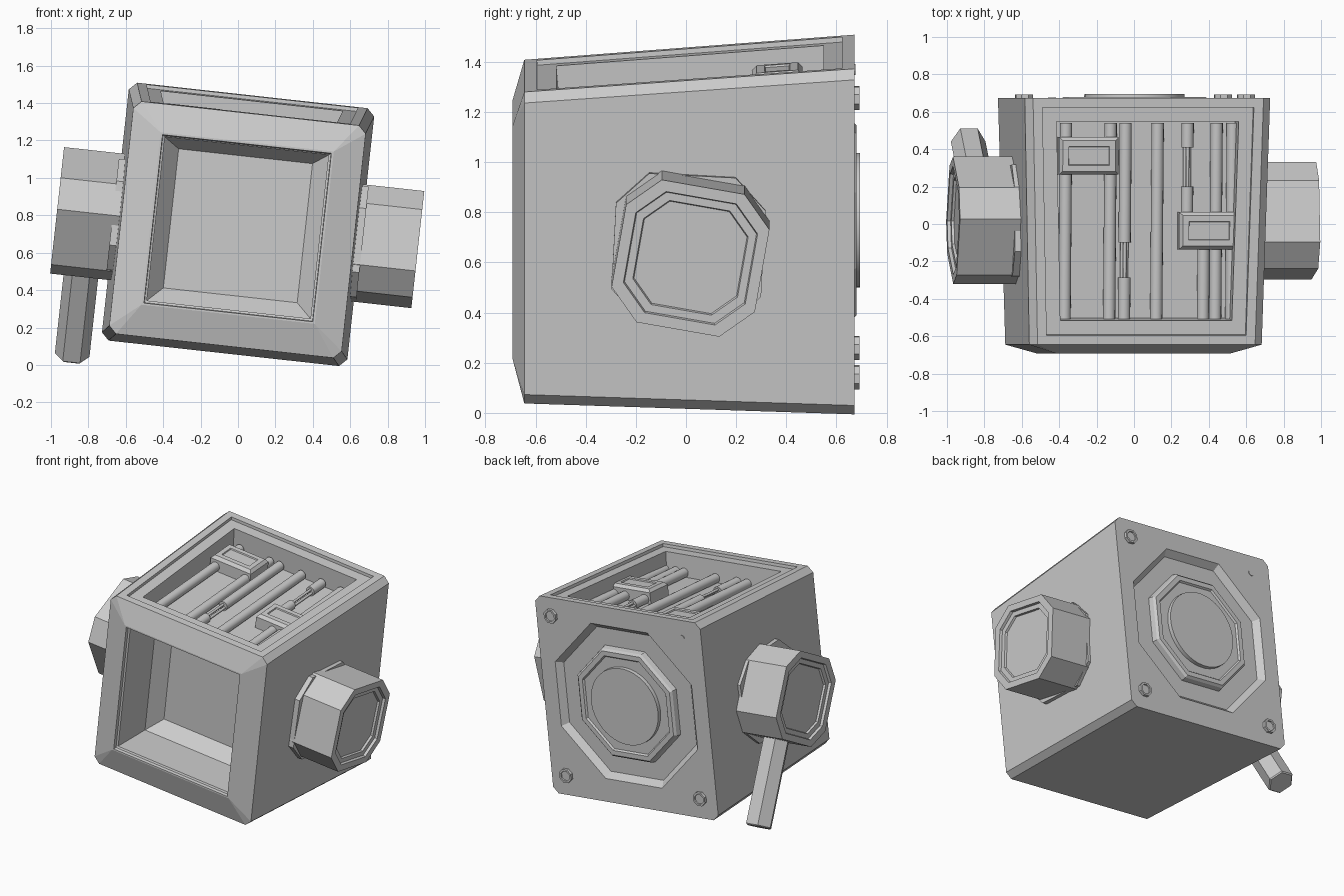
import bpy, bmesh, math
from mathutils import Matrix, Vector

if "Cube" in bpy.data.objects:
    bpy.data.objects.remove(bpy.data.objects["Cube"])

# whole model is rolled about y; parts are built in local (u, y, w) space
ROLL = Matrix.Translation((0, 0, 0.748)) @ Matrix.Rotation(math.radians(6.3), 4, 'Y')
TRAY = 0.175    # depth of the top tray


def loft(bm, loops):
    """Skin a list of equal-length point loops and cap both ends."""
    rings = [[bm.verts.new(p) for p in lp] for lp in loops]
    n = len(rings[0])
    for a, b in zip(rings, rings[1:]):
        for i in range(n):
            j = (i + 1) % n
            bm.faces.new((a[i], a[j], b[j], b[i]))
    bm.faces.new(rings[0][::-1])
    bm.faces.new(rings[-1])


def finish(name, bm, smooth=False):
    bmesh.ops.recalc_face_normals(bm, faces=bm.faces)
    bm.transform(ROLL)
    me = bpy.data.meshes.new(name)
    bm.to_mesh(me)
    bm.free()
    ob = bpy.data.objects.new(name, me)
    bpy.context.collection.objects.link(ob)
    if smooth:
        bpy.context.view_layer.objects.active = ob
        ob.select_set(True)
        bpy.ops.object.shade_smooth_by_angle(angle=math.radians(40))
        ob.select_set(False)
    return ob


def part(name, loops, smooth=False):
    bm = bmesh.new()
    loft(bm, loops)
    return finish(name, bm, smooth)


def chamfer_rect(y, hu, lo, hi, c=0.0):
    """Rectangle in the u-w plane with cut corners (8 points)."""
    return [(hu, y, hi - c), (hu - c, y, hi), (c - hu, y, hi), (-hu, y, hi - c),
            (-hu, y, lo + c), (c - hu, y, lo), (hu - c, y, lo), (hu, y, lo + c)]


def ngon_y(y, r, n=8, cu=0.0, cw=0.02, phase=22.5):
    """Polygon facing y."""
    a = [math.radians(phase + 360 * i / n) for i in range(n)]
    return [(cu + r * math.cos(t), y, cw + r * math.sin(t)) for t in a]


def oct_u(u, r, phase, c):
    """Octagon with alternating short and long sides, facing u."""
    a = [math.radians(phase + 90 * k + s) for k in range(4) for s in (0, 30)]
    return [(u, c[0] + r * math.cos(t), c[1] + r * math.sin(t)) for t in a]


# body: front cavity -> rim -> sloped bezel -> sides -> back recess
bm = bmesh.new()
loft(bm, [
    chamfer_rect(-0.27, 0.36, -0.378, 0.37),
    chamfer_rect(-0.36, 0.44, -0.455, 0.425),
    chamfer_rect(-0.665, 0.44, -0.455, 0.425),
    chamfer_rect(-0.67, 0.452, -0.467, 0.432),
    chamfer_rect(-0.693, 0.454, -0.47, 0.436),
    chamfer_rect(-0.693, 0.466, -0.48, 0.447),
    chamfer_rect(-0.645, 0.625, -0.65, 0.60, 0.04),
    chamfer_rect(0.673, 0.66, -0.69, 0.697, 0.04),
    ngon_y(0.673, 0.59),
    ngon_y(0.63, 0.55),
])
bmesh.ops.remove_doubles(bm, verts=bm.verts, dist=0.0005)
bmesh.ops.dissolve_degenerate(bm, edges=bm.edges, dist=0.0005)
bmesh.ops.recalc_face_normals(bm, faces=bm.faces)
# top tray: rim, shallow flat ledge, then upright walls down to the floor
bm.normal_update()
top = max((f for f in bm.faces if f.normal.z > 0.9), key=lambda f: f.calc_center_median().z)
for t, d in ((0.05, 0), (0.002, -0.02), (0.075, 0), (0.002, 0.02 - TRAY)):
    bmesh.ops.inset_region(bm, faces=[top], thickness=t, depth=0, use_even_offset=True)
    top.normal_update()
    shift = top.normal * d
    for v in top.verts:
        v.co += shift
finish("body", bm)

# back octagon ring and round cover
part("back_ring", [ngon_y(0.62, 0.42), ngon_y(0.665, 0.41), ngon_y(0.68, 0.395),
                   ngon_y(0.68, 0.36), ngon_y(0.668, 0.35)])
part("back_disc", [ngon_y(0.64, 0.27, 40), ngon_y(0.695, 0.268, 40)], True)

# corner bolts, and a small stud in the fourth corner
for i, (u, w) in enumerate(((0.54, 0.57), (0.54, -0.55), (-0.53, -0.55))):
    part(f"bolt_{i}", [ngon_y(y, r, 8, u, w) for y, r in
                       ((0.66, 0.05), (0.693, 0.05), (0.693, 0.036), (0.685, 0.034))])
part("stud", [ngon_y(y, 0.022, 12, -0.505, 0.57) for y in (0.66, 0.677)])

# side plates and knobs
PROFILE = ((0.60, 0), (0.97, 0), (0.97, -0.05), (0.952, -0.055), (0.952, -0.09), (0.938, -0.095))
for name, s, r, phase, c in (("right", 1, 0.335, 20, (0.018, -0.025)),
                             ("left", -1, 0.34, 59, (0.02, -0.028))):
    part(name + "_plate", [oct_u(s * u, 0.345, 27, (0.01, -0.025)) for u in (0.6, 0.672)])
    part(name + "_knob", [oct_u(s * u, r + dr, phase, c) for u, dr in PROFILE])

# hexagonal crank handle leaving the left knob downwards and backwards
ang = math.radians(299)
d = Vector((0, math.cos(ang), math.sin(ang)))
side = Vector((0, -d.z, d.y))
origin = Vector((-0.805, 0.02, -0.028))


def hexagon(dist, r):
    return [origin + d * dist + Vector((1, 0, 0)) * r * math.cos(k * math.pi / 3)
            + side * r * math.sin(k * math.pi / 3) for k in range(6)]


part("crank_handle", [hexagon(0.25, 0.093), hexagon(0.868, 0.093), hexagon(0.876, 0.085)])


# tray contents follow the sloping tray floor
def on_floor(u, y, h):
    return (u + 0.005, y, 0.60 + (y + 0.64) * 0.0737 - TRAY + h)


def rod(name, u, y0, y1, r=0.033, h=0.03):
    a = [2 * math.pi * k / 14 for k in range(14)]
    part(name, [[on_floor(u + r * math.cos(t), y, h + r * math.sin(t)) for t in a]
                for y in (y0, y1)], True)


RODS = ((-0.43, -0.51, 0.54), (-0.19, -0.51, 0.54), (-0.11, -0.51, -0.285), (-0.11, -0.10, 0.54),
        (0.063, -0.51, 0.54), (0.224, 0.41, 0.54), (0.224, 0.0, 0.20), (0.315, -0.51, -0.05),
        (0.38, -0.51, 0.54), (0.467, -0.51, 0.54))
for i, (u, y0, y1) in enumerate(RODS):
    rod(f"pipe_{i}", u, y0, y1)

# exposed wires in the broken pipes
for i, (u, y0, y1) in enumerate(((-0.11, -0.29, -0.095), (0.224, 0.195, 0.415))):
    for k, (o, h) in enumerate(((-0.014, 0.025), (0.012, 0.022), (0.0, 0.042))):
        rod(f"wire_{i}_{k}", u + o, y0, y1, 0.009, h)


# junction boxes with recessed lids
def box_loop(cu, cy, hu, hy, h):
    return [on_floor(cu + a * hu, cy + b * hy, h) for a, b in ((-1, -1), (1, -1), (1, 1), (-1, 1))]


for i, (cu, cy) in enumerate(((-0.312, 0.364), (0.337, -0.036))):
    part(f"junction_box_{i}", [box_loop(cu, cy, 0.16 - g, 0.1 - g, h) for g, h in
                               ((0, 0), (0, 0.08), (0.018, 0.1), (0.05, 0.1), (0.053, 0.092))])
